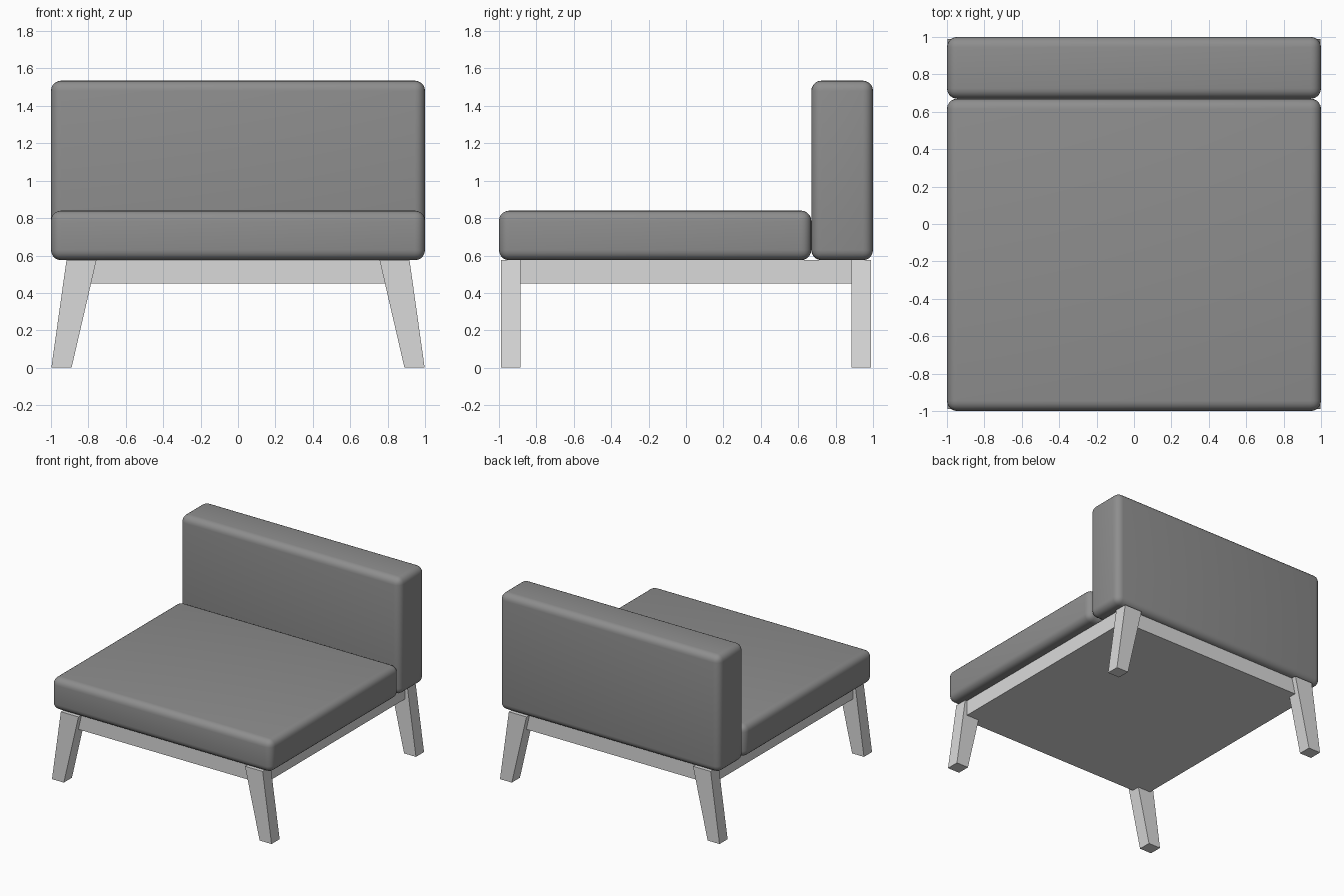
import bpy
import bmesh

cube = bpy.data.objects.get("Cube")
if cube:
    bpy.data.objects.remove(cube, do_unlink=True)


def make_material(name, grey):
    mat = bpy.data.materials.new(name)
    mat.use_nodes = True
    colour = (grey, grey, grey, 1)
    mat.diffuse_color = colour
    mat.node_tree.nodes["Principled BSDF"].inputs["Base Color"].default_value = colour
    return mat


fabric = make_material("grey_fabric", 0.27)
frame_paint = make_material("light_grey_frame", 0.7)


def make_prism(name, bottom, top, mat):
    """Solid between two rectangles, each given as (x0, x1, y0, y1, z)."""
    bm = bmesh.new()
    rings = []
    for x0, x1, y0, y1, z in (bottom, top):
        corners = ((x0, y0), (x1, y0), (x1, y1), (x0, y1))
        rings.append([bm.verts.new((x, y, z)) for x, y in corners])
    low, high = rings
    bm.faces.new(low[::-1])
    bm.faces.new(high)
    for i in range(4):
        j = (i + 1) % 4
        bm.faces.new((low[i], low[j], high[j], high[i]))
    bmesh.ops.recalc_face_normals(bm, faces=bm.faces)
    mesh = bpy.data.meshes.new(name)
    bm.to_mesh(mesh)
    bm.free()
    mesh.materials.append(mat)
    obj = bpy.data.objects.new(name, mesh)
    bpy.context.collection.objects.link(obj)
    return obj


def make_cushion(name, y0, y1, z0, z1):
    obj = make_prism(name, (-1, 1, y0, y1, z0), (-1, 1, y0, y1, z1), fabric)
    bevel = obj.modifiers.new("rounded_edges", "BEVEL")
    bevel.width = 0.055
    bevel.segments = 5
    obj.data.shade_smooth()


# Padded seat and backrest
SEAT_Z = 0.575
make_cushion("seat_cushion", -1, 0.67, SEAT_Z, 0.84)
make_cushion("back_cushion", 0.67, 1, SEAT_Z, 1.535)

# Base platform set slightly inside the legs
make_prism("base_platform", (-0.9, 0.9, -0.95, 0.95, 0.45),
           (-0.9, 0.9, -0.95, 0.95, SEAT_Z), frame_paint)

# Splayed, tapering legs at the corners
for depth, sy in (("front", -1), ("back", 1)):
    for side, sx in (("left", 1), ("right", -1)):
        y0, y1 = sorted((sy * 0.885, sy * 0.99))
        foot = sorted((sx * 0.89, sx * 0.998))
        head = sorted((sx * 0.757, sx * 0.917))
        make_prism(f"{depth}_{side}_leg", (*foot, y0, y1, 0),
                   (*head, y0, y1, SEAT_Z), frame_paint)
